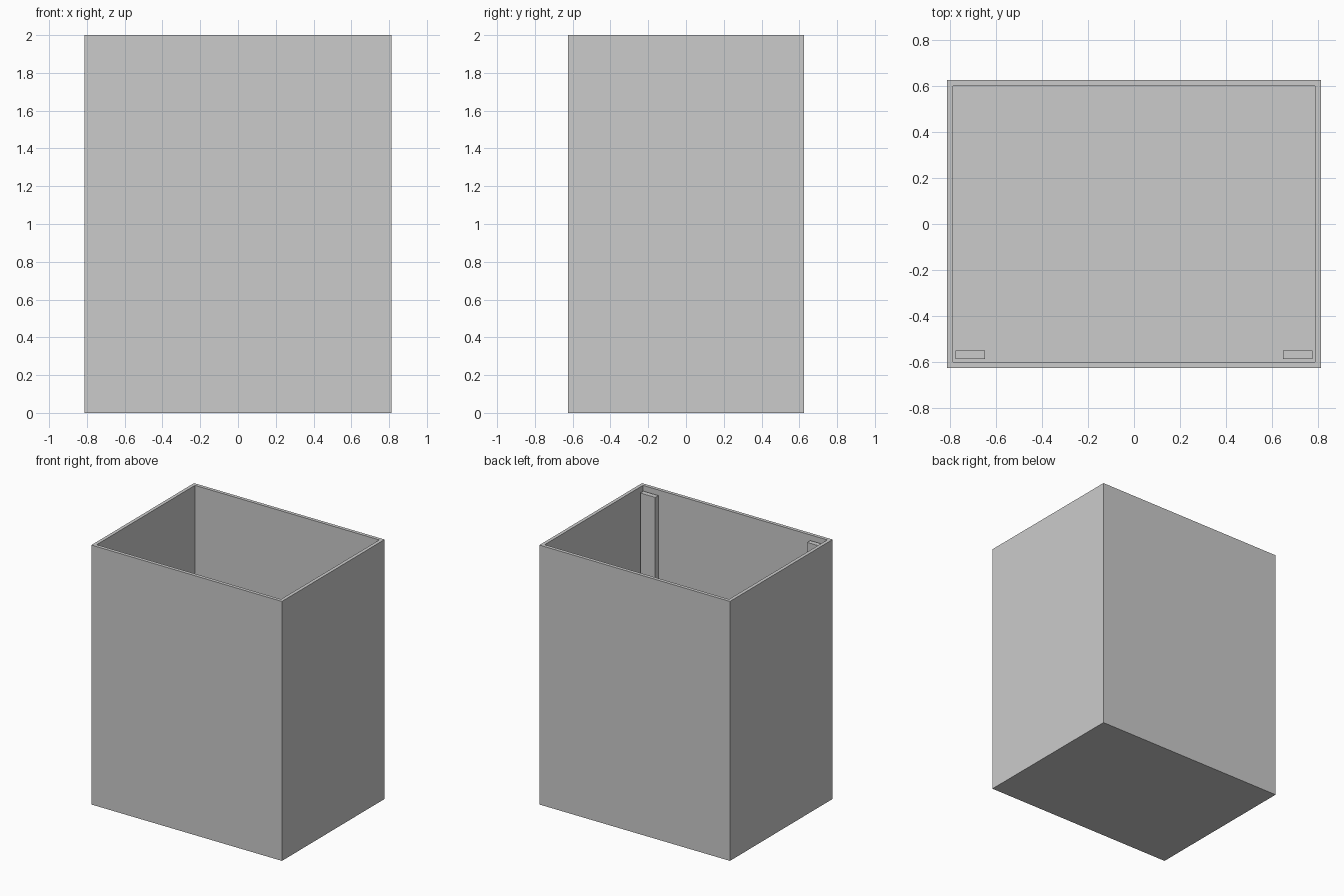
import bpy
import bmesh
from mathutils import Vector

WIDTH, DEPTH, HEIGHT = 1.625, 1.25, 2.0
WALL = 0.0375
BATTEN_WIDTH = 0.127

cube = bpy.data.objects.get("Cube")
if cube:
    bpy.data.objects.remove(cube, do_unlink=True)

# Single plain grey for the whole model
grey = bpy.data.materials.new("plain grey")
grey.use_nodes = True
colour = (0.6, 0.6, 0.6, 1)
grey.diffuse_color = colour
grey.node_tree.nodes["Principled BSDF"].inputs["Base Color"].default_value = colour


def finish(name, bm):
    mesh = bpy.data.meshes.new(name)
    bm.to_mesh(mesh)
    bm.free()
    mesh.materials.append(grey)
    obj = bpy.data.objects.new(name, mesh)
    bpy.context.collection.objects.link(obj)
    return obj


def box(low, high):
    low, high = Vector(low), Vector(high)
    bm = bmesh.new()
    bmesh.ops.create_cube(bm, size=1)
    bmesh.ops.scale(bm, vec=high - low, verts=bm.verts)
    bmesh.ops.translate(bm, vec=(low + high) / 2, verts=bm.verts)
    return bm


# Open-topped bin: inset the top face, then sink it to the floor
x, y = WIDTH / 2, DEPTH / 2
bm = box((-x, -y, 0), (x, y, HEIGHT))
top = max(bm.faces, key=lambda f: f.calc_center_median().z)
bmesh.ops.inset_region(bm, faces=[top], thickness=WALL)
well = bmesh.ops.extrude_discrete_faces(bm, faces=[top])["faces"][0]
bmesh.ops.translate(bm, vec=(0, 0, WALL - HEIGHT), verts=well.verts)
finish("bin_shell", bm)

# Corner battens inside the front wall, stopping just below the rim
inner_x, inner_y = x - WALL, y - WALL
for side, name in ((1, "left_batten"), (-1, "right_batten")):
    xs = sorted((side * inner_x, side * (inner_x - BATTEN_WIDTH)))
    finish(name, box((xs[0], -inner_y, WALL),
                     (xs[1], -inner_y + WALL, HEIGHT - WALL)))
